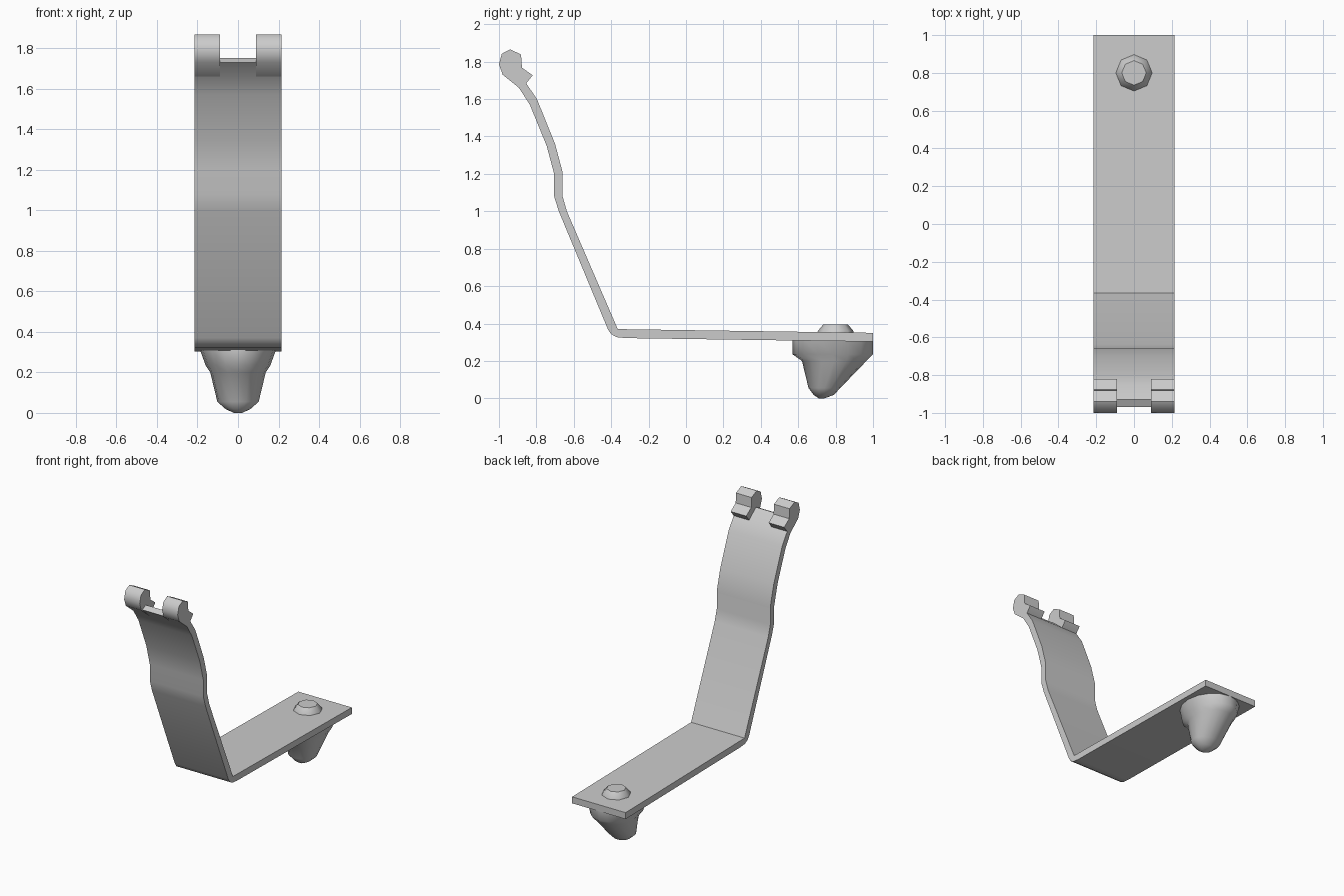
import bpy, bmesh, math

if "Cube" in bpy.data.objects:
    bpy.data.objects.remove(bpy.data.objects["Cube"])

W = 0.215  # half width of the strip


def finish(name, bm, angle):
    bmesh.ops.recalc_face_normals(bm, faces=bm.faces)
    me = bpy.data.meshes.new(name)
    bm.to_mesh(me)
    bm.free()
    ob = bpy.data.objects.new(name, me)
    bpy.context.collection.objects.link(ob)
    bpy.ops.object.select_all(action='DESELECT')
    ob.select_set(True)
    bpy.context.view_layer.objects.active = ob
    bpy.ops.object.shade_smooth_by_angle(angle=math.radians(angle))
    return ob


def extrude_profile(name, pts, x0, x1, angle=35):
    """Extrude a closed (y, z) outline along x."""
    bm = bmesh.new()
    a = [bm.verts.new((x0, y, z)) for y, z in pts]
    b = [bm.verts.new((x1, y, z)) for y, z in pts]
    bm.faces.new(a)
    bm.faces.new(b[::-1])
    for i in range(len(pts)):
        j = (i + 1) % len(pts)
        bm.faces.new((a[i], a[j], b[j], b[i]))
    return finish(name, bm, angle)


def loft(name, rings, sides, angle):
    """Stack elliptical rings given as (z, y_min, y_max, half_x)."""
    bm = bmesh.new()
    loops = []
    for z, y0, y1, rx in rings:
        cy, ry = (y0 + y1) / 2, (y1 - y0) / 2
        loops.append([bm.verts.new((rx * math.cos(t), cy + ry * math.sin(t), z))
                      for t in (2 * math.pi * k / sides for k in range(sides))])
    for a, b in zip(loops, loops[1:]):
        for i in range(sides):
            j = (i + 1) % sides
            bm.faces.new((a[i], a[j], b[j], b[i]))
    bm.faces.new(loops[0])
    bm.faces.new(loops[-1])
    return finish(name, bm, angle)


# Bent strip: outer side, then inner side back down
outer = [(1, 0.303), (-0.32, 0.322), (-0.37, 0.327), (-0.40, 0.343), (-0.418, 0.37),
         (-0.68, 1.0), (-0.705, 1.08), (-0.705, 1.2), (-0.745, 1.35),
         (-0.835, 1.57), (-0.893, 1.66), (-0.97, 1.73)]
inner = [(-0.93, 1.75), (-0.855, 1.685), (-0.797, 1.6), (-0.70, 1.36), (-0.66, 1.21),
         (-0.66, 1.08), (-0.637, 1.0), (-0.365, 0.37), (1, 0.35)]
extrude_profile("bent_strip", outer + inner, -W, W)

# Pair of hooked tips
hook = [(-0.893, 1.66), (-0.98, 1.73), (-1.0, 1.785), (-0.985, 1.842), (-0.94, 1.866),
        (-0.882, 1.838), (-0.877, 1.768), (-0.82, 1.727), (-0.855, 1.683)]
for side, x0, x1 in (("left", -W, -0.09), ("right", 0.09, W)):
    extrude_profile("hook_" + side, hook, x0, x1, 50)

# Tapered foot under the free end
loft("foot", [(0.31, 0.57, 1.0, 0.187), (0.235, 0.57, 1.0, 0.16), (0.20, 0.62, 0.965, 0.137),
              (0.055, 0.655, 0.825, 0.102), (0.018, 0.683, 0.79, 0.06),
              (0.0, 0.71, 0.74, 0.02)], 16, 60)

# Rivet head on top
loft("rivet", [(0.335, 0.7, 0.9, 0.1), (0.36, 0.705, 0.895, 0.095),
               (0.396, 0.735, 0.865, 0.065)], 8, 40)
